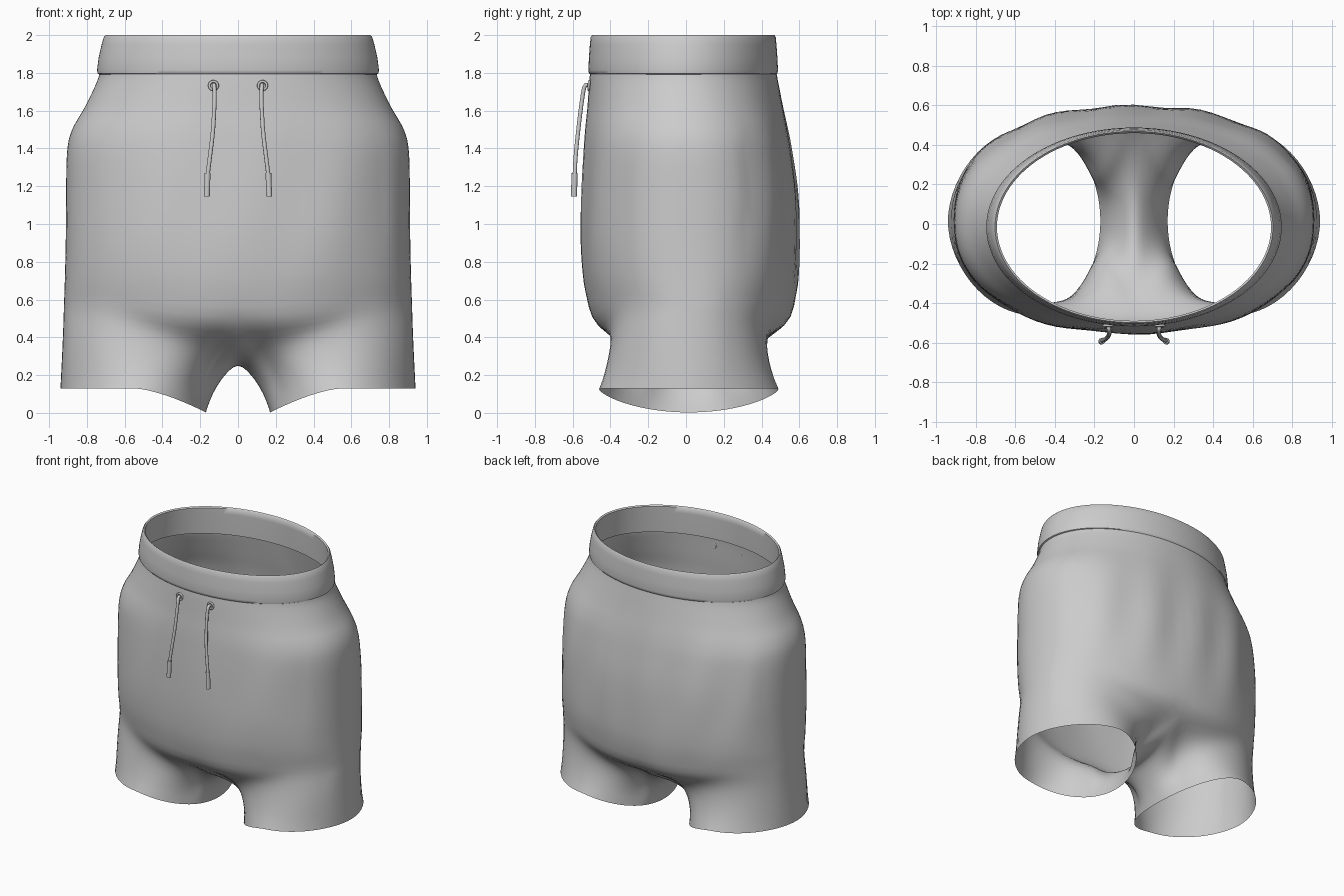
import bpy, bmesh
from math import sin, cos, pi, exp, radians
from mathutils import Vector

if "Cube" in bpy.data.objects:
    bpy.data.objects.remove(bpy.data.objects["Cube"], do_unlink=True)

fabric = bpy.data.materials.new("grey fabric")
fabric.use_nodes = True
grey = (0.6, 0.6, 0.6, 1)
fabric.diffuse_color = grey
fabric.node_tree.nodes["Principled BSDF"].inputs["Base Color"].default_value = grey

N = 96          # points around the torso
HALF = N // 2
BRIDGE = 23     # points along the crotch seam
SPREAD = radians(145)


def finish(obj, angle=50):
    obj.data.materials.clear()
    obj.data.materials.append(fabric)
    bpy.ops.object.select_all(action='DESELECT')
    obj.select_set(True)
    bpy.context.view_layer.objects.active = obj
    bpy.ops.object.shade_smooth_by_angle(angle=radians(angle))


def mesh_object(name, bm):
    mesh = bpy.data.meshes.new(name)
    bm.to_mesh(mesh)
    bm.free()
    obj = bpy.data.objects.new(name, mesh)
    bpy.context.collection.objects.link(obj)
    finish(obj)


def spow(v, p):
    return (abs(v) ** p) * (1 if v >= 0 else -1)


def oval(z, w, front, back, power=2.0):
    """Superellipse ring that starts at the front centre and turns to +x."""
    mid, half = (front + back) / 2, (back - front) / 2
    pts = []
    for j in range(N):
        t = -pi / 2 + 2 * pi * j / N
        pts.append(Vector((w * spow(cos(t), 2 / power),
                           mid + half * spow(sin(t), 2 / power), z)))
    return pts


def bridge_rings(bm, a, b):
    for i in range(len(a)):
        k = (i + 1) % len(a)
        bm.faces.new((a[i], a[k], b[k], b[i]))


def catmull(keys, steps):
    out = []
    for i in range(len(keys) - 1):
        p0, p1, p2 = keys[max(i - 1, 0)], keys[i], keys[i + 1]
        p3 = keys[min(i + 2, len(keys) - 1)]
        for s in range(steps):
            t = s / steps
            out.append([b + 0.5 * t * (c - a + t * (2*a - 5*b + 4*c - d + t * (3*(b - c) + d - a)))
                        for a, b, c, d in zip(p0, p1, p2, p3)])
    return out + [list(keys[-1])]


def drape(p):
    """Soft vertical cloth folds, and a lower edge that rises towards the hips."""
    fade = exp(-((p.z - 1.1) / 0.4) ** 2)
    if p.y > 0.3:
        p.y += 0.009 * fade * sin(17 * p.x + 2.5 * p.z)
    elif p.y < -0.3:
        p.y += 0.006 * fade * sin(13 * p.x - 2 * p.z)
    p.z += 0.09 * min(1, (p.x / 0.65) ** 2) * max(0, 1 - (p.z - 0.46) / 0.5)
    return p


# Shorts: torso rings (height, half width, front, back, squareness)
torso = [(1.82, 0.732, -0.505, 0.475, 2.0), (1.76, 0.744, -0.512, 0.487, 2.02),
         (1.62, 0.81, -0.522, 0.515, 2.1), (1.5, 0.878, -0.533, 0.54, 2.18),
         (1.38, 0.905, -0.54, 0.56, 2.25), (1.15, 0.91, -0.55, 0.588, 2.28),
         (0.9, 0.912, -0.553, 0.597, 2.28), (0.68, 0.916, -0.538, 0.59, 2.25),
         (0.46, 0.922, -0.5, 0.56, 2.2)]
bm = bmesh.new()
rings = [[bm.verts.new(drape(p)) for p in oval(*level)] for level in catmull(torso, 4)]
for upper, lower in zip(rings, rings[1:]):
    bridge_rings(bm, upper, lower)
last = rings[-1]

# Crotch seam running from the back centre to the front centre
front, back = last[0].co, last[HALF].co
seam = []
for m in range(1, BRIDGE + 1):
    y = back.y + (front.y - back.y) * m / (BRIDGE + 1)
    reach = abs(y / (back.y if y > 0 else front.y))
    seam.append(bm.verts.new((0, y, 0.265 + 0.195 * reach ** 2)))


def leg_oval(phi, centre, inner, outer, half_y, inner_power, outer_power):
    """Leg outline with its own squareness on the inner and outer half."""
    c, s = cos(phi), sin(phi)
    reach, power = (inner, 2 / inner_power) if c < 0 else (outer, 2 / outer_power)
    return Vector((centre + reach * spow(c, power), 0.015 + half_y * spow(s, power), 0))


# Legs: loft from half the torso plus the seam to a dipping hem
for side in (1, -1):
    start = [last[(side * k) % N] for k in range(HALF + 1)] + seam
    angles = [-SPREAD + 2 * SPREAD * k / HALF for k in range(HALF + 1)]
    angles += [SPREAD + (2 * pi - 2 * SPREAD) * m / (BRIDGE + 1) for m in range(1, BRIDGE + 1)]
    previous = start
    steps = 10
    for s in range(1, steps + 1):
        f, ring = s / steps, []
        for v, phi in zip(start, angles):
            hem = leg_oval(phi, 0.52, 0.35, 0.42, 0.475, 2, 1.85)
            hem.z = 0.13 * (1 - (max(0, 0.55 - hem.x) / 0.385) ** 1.5)
            knee = leg_oval(phi, 0.48, 0.39, 0.447, 0.415, 2.4, 2.1)
            knee.z = 0.65 * v.co.z + 0.35 * hem.z
            top = Vector((abs(v.co.x), v.co.y, v.co.z))
            c = 0.42
            p = (top * ((f - c) * (f - 1) / c) + knee * (f * (f - 1) / (c * (c - 1)))
                 + hem * (f * (f - c) / (1 - c)))
            ring.append(bm.verts.new((side * p.x, p.y, p.z)))
        bridge_rings(bm, previous, ring)
        previous = ring

# Soften the join between torso and legs
soft = [v for v in bm.verts if not v.is_boundary and v.co.z < 0.66 and abs(v.co.x) < 0.88]
for _ in range(6):
    bmesh.ops.smooth_vert(bm, verts=soft, factor=0.5, use_axis_x=True, use_axis_y=True, use_axis_z=True)
bmesh.ops.recalc_face_normals(bm, faces=bm.faces)
bm.faces.ensure_lookup_table()
probe = bm.faces[N * 4]
if probe.normal.dot(probe.calc_center_median()) < 0:
    bmesh.ops.reverse_faces(bm, faces=bm.faces)
mesh_object("shorts_body", bm)

# Waistband: closed shell with a rolled top edge
band = [(1.79, 0.73, 0.488), (1.797, 0.744, 0.499), (1.815, 0.746, 0.502), (1.88, 0.738, 0.499),
        (1.95, 0.722, 0.494), (1.988, 0.711, 0.49), (2.0, 0.702, 0.483), (1.992, 0.692, 0.474),
        (1.95, 0.697, 0.474), (1.79, 0.72, 0.481)]
bm = bmesh.new()
rings = [[bm.verts.new(p) for p in oval(z, w, -0.015 - d, -0.015 + d)] for z, w, d in band]
for a, b in zip(rings, rings[1:] + rings[:1]):
    bridge_rings(bm, a, b)
bmesh.ops.recalc_face_normals(bm, faces=bm.faces)
mesh_object("waistband", bm)


def tube(name, points, radius):
    curve = bpy.data.curves.new(name, 'CURVE')
    curve.dimensions = '3D'
    curve.bevel_depth = radius
    curve.bevel_resolution = 3
    curve.use_fill_caps = True
    spline = curve.splines.new('POLY')
    spline.points.add(len(points) - 1)
    for sp, p in zip(spline.points, points):
        sp.co = (*p, 1)
    obj = bpy.data.objects.new(name, curve)
    bpy.context.collection.objects.link(obj)
    bpy.ops.object.select_all(action='DESELECT')
    obj.select_set(True)
    bpy.context.view_layer.objects.active = obj
    bpy.ops.object.convert(target='MESH')
    finish(bpy.context.object)


# Eyelets, drawstrings and their tips
cord = [(0.128, -0.517, 1.735), (0.126, -0.536, 1.73), (0.124, -0.55, 1.66), (0.132, -0.57, 1.5),
        (0.148, -0.584, 1.36), (0.162, -0.59, 1.25)]
tip = [(0.161, -0.59, 1.27), (0.165, -0.593, 1.145)]
for label, side in (("left", 1), ("right", -1)):
    def flip(pts):
        return [(side * x, y, z) for x, y, z in pts]
    bpy.ops.mesh.primitive_torus_add(major_radius=0.022, minor_radius=0.007,
                                     major_segments=24, minor_segments=8,
                                     location=(side * 0.13, -0.514, 1.733),
                                     rotation=(radians(86), 0, 0))
    bpy.context.object.name = label + "_eyelet"
    finish(bpy.context.object)
    tube(label + "_drawstring", flip(catmull(cord, 4)), 0.011)
    tube(label + "_drawstring_tip", flip(tip), 0.016)
